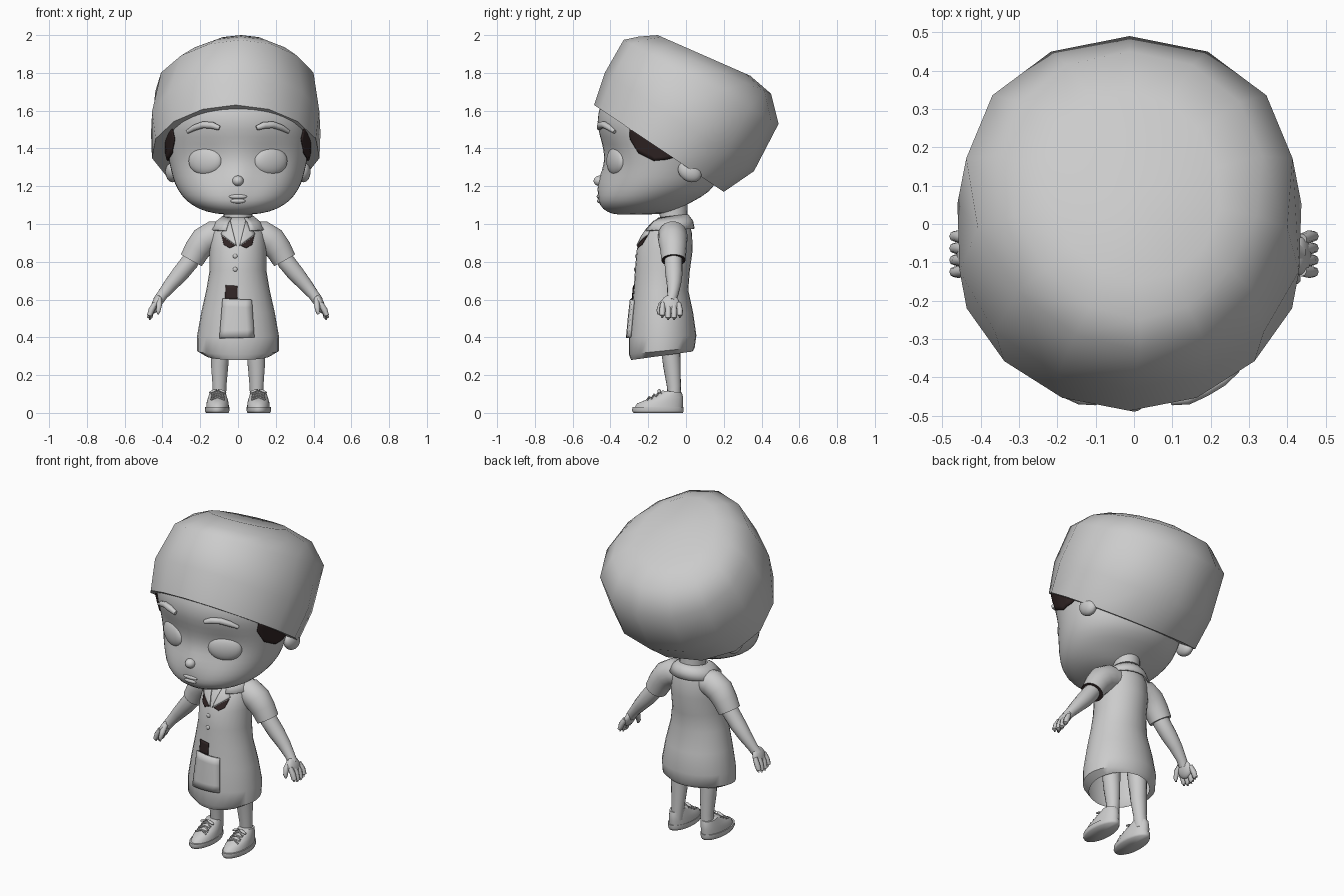
import bpy, bmesh, math
from mathutils import Vector, Matrix, Euler
from mathutils.bvhtree import BVHTree

if "Cube" in bpy.data.objects:
    bpy.data.objects.remove(bpy.data.objects["Cube"])


def material(name, color):
    m = bpy.data.materials.new(name)
    m.use_nodes = True
    m.diffuse_color = (*color, 1)
    m.node_tree.nodes["Principled BSDF"].inputs["Base Color"].default_value = (*color, 1)
    return m


GREY = material("light_grey", (0.6, 0.6, 0.6))
DARK = material("dark_brown", (0.03, 0.018, 0.018))


def finish(name, bm, mats=(GREY,), sub=0, thick=0, angle=50):
    bmesh.ops.recalc_face_normals(bm, faces=bm.faces)
    mesh = bpy.data.meshes.new(name)
    bm.to_mesh(mesh)
    bm.free()
    obj = bpy.data.objects.new(name, mesh)
    bpy.context.collection.objects.link(obj)
    for m in mats:
        mesh.materials.append(m)
    if thick:
        mod = obj.modifiers.new("thickness", "SOLIDIFY")
        mod.thickness = thick
        mod.offset = 0
    if sub:
        obj.modifiers.new("smooth", "SUBSURF").levels = sub
        obj.modifiers["smooth"].render_levels = sub
    bpy.ops.object.select_all(action="DESELECT")
    obj.select_set(True)
    bpy.context.view_layer.objects.active = obj
    bpy.ops.object.shade_smooth_by_angle(angle=math.radians(angle))
    return obj


def skin(rings, caps=(True, True), end_index=0):
    """Join rings of points with quads, closing the ends with fans."""
    bm = bmesh.new()
    loops = [[bm.verts.new(p) for p in r] for r in rings]
    n = len(loops[0])
    for a, b in zip(loops, loops[1:]):
        for i in range(n):
            j = (i + 1) % n
            bm.faces.new((a[i], a[j], b[j], b[i]))
    for loop, wanted, index in ((loops[0], caps[0], 0), (loops[-1], caps[1], end_index)):
        if wanted:
            mid = bm.verts.new(sum((v.co for v in loop), Vector()) / n)
            for i in range(n):
                bm.faces.new((loop[i], loop[(i + 1) % n], mid)).material_index = index
    return bm


def loft(sections, n=28, cx=0, caps=(True, True)):
    """Each section: front y, front z, back y, back z, half width, extra width at the back."""
    rings = []
    for fy, fz, by, bz, rx, *egg in sections:
        ring = []
        for i in range(n):
            a = 2 * math.pi * i / n - math.pi / 2
            t = (math.sin(a) + 1) / 2
            w = rx * (1 + sum(egg) * math.sin(a))
            ring.append(Vector((cx + w * math.cos(a), fy + (by - fy) * t, fz + (bz - fz) * t)))
        rings.append(ring)
    return skin(rings, caps)


def tube(points, side=1, n=14, end_index=0):
    """Each point: x, y, z, radius. side mirrors across x."""
    cs = [Vector((p[0] * side, p[1], p[2])) for p in points]
    rings = []
    for i, c in enumerate(cs):
        d = cs[min(i + 1, len(cs) - 1)] - cs[max(i - 1, 0)]
        q = d.to_track_quat("Z", "Y")
        rings.append([c + q @ Vector((math.cos(2 * math.pi * k / n), math.sin(2 * math.pi * k / n), 0))
                      * points[i][3] for k in range(n)])
    return skin(rings, end_index=end_index)


def ball(name, loc, radii, rot=(0, 0, 0)):
    bm = bmesh.new()
    m = Matrix.Translation(loc) @ Euler(rot).to_matrix().to_4x4() @ Matrix.Diagonal((*radii, 1))
    bmesh.ops.create_uvsphere(bm, u_segments=24, v_segments=16, radius=1, matrix=m)
    return finish(name, bm)


def plate(name, starts, direction, target, lift, mat=GREY, thick=0.008):
    """Outline cast along a direction and draped over the target surface."""
    bm = bmesh.new()
    bm.faces.new([bm.verts.new(p) for p in starts])
    bmesh.ops.triangulate(bm, faces=bm.faces)
    bmesh.ops.subdivide_edges(bm, edges=bm.edges, cuts=4, use_grid_fill=True)
    d = Vector(direction)
    for v in bm.verts:
        hit = target.ray_cast(v.co, d)[0]
        if hit:
            v.co = hit - d * lift
    return finish(name, bm, (mat,), thick=thick)


def front_plate(name, outline, lift, mat=GREY, thick=0.008, side=1):
    return plate(name, [(x * side, -1, z) for x, z in outline], (0, 1, 0), dress_tree, lift, mat, thick)


# Head with eye sockets and a nose bridge, and neck
head_bm = loft([
    (-.36, 1.048, -.14, 1.052, .08), (-.42, 1.06, -.06, 1.066, .17), (-.462, 1.10, -.0, 1.10, .25),
    (-.468, 1.15, .09, 1.145, .30), (-.455, 1.22, .16, 1.20, .338), (-.44, 1.29, .18, 1.29, .358),
    (-.437, 1.35, .19, 1.35, .372), (-.445, 1.42, .20, 1.42, .385), (-.47, 1.50, .20, 1.50, .394),
    (-.474, 1.58, .2, 1.58, .388), (-.43, 1.70, .16, 1.70, .35), (-.3, 1.82, .05, 1.82, .22)])
for v in head_bm.verts:
    if v.co.y < -.15:
        x, z = abs(v.co.x), v.co.z
        v.co.y += .03 * math.exp(-((x - .17) / .09) ** 2 - ((z - 1.34) / .08) ** 2)
        v.co.y -= .03 * math.exp(-(x / .04) ** 2 - ((z - 1.235) / .05) ** 2)
head_tree = BVHTree.FromBMesh(head_bm)
finish("head", head_bm, sub=1)
finish("neck", tube([(0, -.06, .96, .078), (0, -.065, 1.04, .073), (0, -.07, 1.14, .08)], n=20))

# Slanted head wrap, leaning slightly to one side at the top
wrap_bm = loft([
    (-.487, 1.63, .20, 1.17, .445, .1), (-.43, 1.80, .36, 1.28, .457, .03),
    (-.33, 1.975, .49, 1.53, .425, .12), (-.25, 1.992, .45, 1.69, .335, .14),
    (-.15, 2.0, .34, 1.785, .22)], n=14, cx=-.012)
for v in wrap_bm.verts:
    v.co.x += .1 * max(0, v.co.z - 1.72)
finish("head_wrap", wrap_bm)

# Face details
ball("nose", (0, -.456, 1.228), (.03, .033, .028))
ball("upper_lip", (0, -.459, 1.145), (.048, .014, .013))
ball("lower_lip", (0, -.457, 1.122), (.04, .014, .013))
for s, tag in ((1, "left"), (-1, "right")):
    ball(tag + "_eye", (.173 * s, -.372, 1.333), (.096, .034, .074), (0, 0, .42 * s))
    finish(tag + "_eyebrow", tube([
        (.098, -.46, 1.508, .013), (.14, -.452, 1.523, .019), (.185, -.432, 1.525, .018),
        (.23, -.407, 1.51, .016), (.268, -.378, 1.488, .01)], s, n=10))
    ball(tag + "_ear", (.348 * s, .02, 1.277), (.036, .066, .052), (-.55, 0, 0))
    plate(tag + "_sideburn", [(s, y, z) for y, z in (
        (-.298, 1.515), (-.295, 1.45), (-.25, 1.375), (-.17, 1.335), (-.1, 1.342), (-.035, 1.362),
        (-.15, 1.425))], (-s, 0, 0), head_tree, .005, DARK)

# Dress with a rounded hem
dress_bm = loft([
    (-.29, .28, .035, .325, .17), (-.303, .31, .046, .345, .216), (-.303, .40, .055, .41, .217),
    (-.29, .53, .038, .53, .195), (-.277, .65, .012, .65, .168), (-.27, .76, .02, .75, .15),
    (-.26, .87, .035, .86, .15), (-.222, .95, .032, .95, .14), (-.175, 1.01, .018, 1.005, .112),
    (-.145, 1.035, .0, 1.04, .07)], caps=(False, True))
dress_tree = BVHTree.FromBMesh(dress_bm)
finish("dress", dress_bm)

# Open collar around the neck
collar = loft([(-.15, 1.03, .008, 1.05, .078), (-.19, 1.005, .034, 1.015, .115),
               (-.225, .965, .042, .975, .145)], caps=(False, False))
bmesh.ops.delete(collar, context="FACES", geom=[
    f for f in collar.faces if f.calc_center_median().y < -.1 and abs(f.calc_center_median().x) < .045])
finish("collar", collar, thick=.008)

# Lapels, pocket, dark patches and buttons
for s, tag in ((1, "left"), (-1, "right")):
    front_plate(tag + "_lapel", [(.008, .885), (.09, .945), (.07, .985), (.04, 1.015)], .007, side=s)
    front_plate(tag + "_chest_patch", [(.016, .885), (.045, .873), (.075, .89), (.086, .938), (.05, .912)],
                .004, DARK, .004, s)
front_plate("pocket", [(-.097, .395), (.085, .4), (.072, .598), (-.08, .605)], .009, thick=.014)
front_plate("waist_patch", [(-.068, .6), (-.002, .6), (-.002, .672), (-.066, .676)], .004, DARK, .004)
for z in (.83, .76):
    ball("button", (-.015, dress_tree.ray_cast(Vector((-.015, -1, z)), Vector((0, 1, 0)))[0].y, z),
         (.012, .007, .012))

# Limbs, built once and mirrored; only the left sleeve has a dark opening
for s, tag in ((1, "left"), (-1, "right")):
    finish(tag + "_sleeve", tube([
        (.07, -.07, .945, .07), (.13, -.07, .94, .078), (.18, -.07, .91, .077),
        (.215, -.067, .865, .07), (.247, -.066, .808, .064)], s, 18, int(s > 0)), (GREY, DARK))
    finish(tag + "_arm", tube([
        (.22, -.066, .86, .045), (.255, -.066, .80, .048), (.305, -.064, .738, .046),
        (.355, -.064, .68, .038), (.4, -.07, .625, .029), (.425, -.078, .59, .028)], s))
    ball(tag + "_palm", (.434 * s, -.083, .575), (.023, .05, .052), (0, -.35 * s, 0))
    for i in range(4):
        y = -.125 + .031 * i
        tip = .492 + (.012 if i in (0, 3) else 0)
        finish(tag + "_finger", tube([
            (.438, y * .9 - .01, .58, .014), (.458, y, .545, .016), (.468, y, tip + .012, .014),
            (.466, y, tip, .007)], s, 8))
    finish(tag + "_thumb", tube([
        (.418, -.10, .605, .015), (.417, -.13, .575, .016), (.422, -.145, .54, .013),
        (.424, -.145, .522, .006)], s, 8))

    finish(tag + "_leg", tube([
        (.09, -.09, .5, .058), (.095, -.083, .36, .052), (.097, -.075, .25, .046),
        (.098, -.064, .14, .037), (.1, -.06, .06, .036)], s, 18))

    # Shoe: sole, low upper and laces
    finish(tag + "_sole", loft([
        (-.278, 0, -.016, 0, .06), (-.286, .012, -.012, .012, .065), (-.283, .03, -.012, .032, .064)],
        cx=.11 * s), angle=80)
    finish(tag + "_shoe_upper", loft([
        (-.272, .03, -.017, .03, .06), (-.258, .05, -.015, .06, .058), (-.215, .068, -.016, .085, .052),
        (-.165, .092, -.02, .1, .046), (-.125, .118, -.022, .108, .04)], cx=.108 * s))
    for i in range(3):
        y, z, w = -.195 + .026 * i, .08 + .013 * i, .036 - .002 * i
        for k in (1, -1):
            finish(tag + "_lace", tube([
                (.108 - w * k, y - .01, z - .01, .005), (.108, y, z + .004, .005),
                (.108 + w * k, y + .014, z - .006, .005)], s, 6))
    for k in (1, -1):
        ball(tag + "_lace_bow", ((.108 + .024 * k) * s, -.142, .115), (.024, .01, .007), (0, .4 * k * s, 0))
